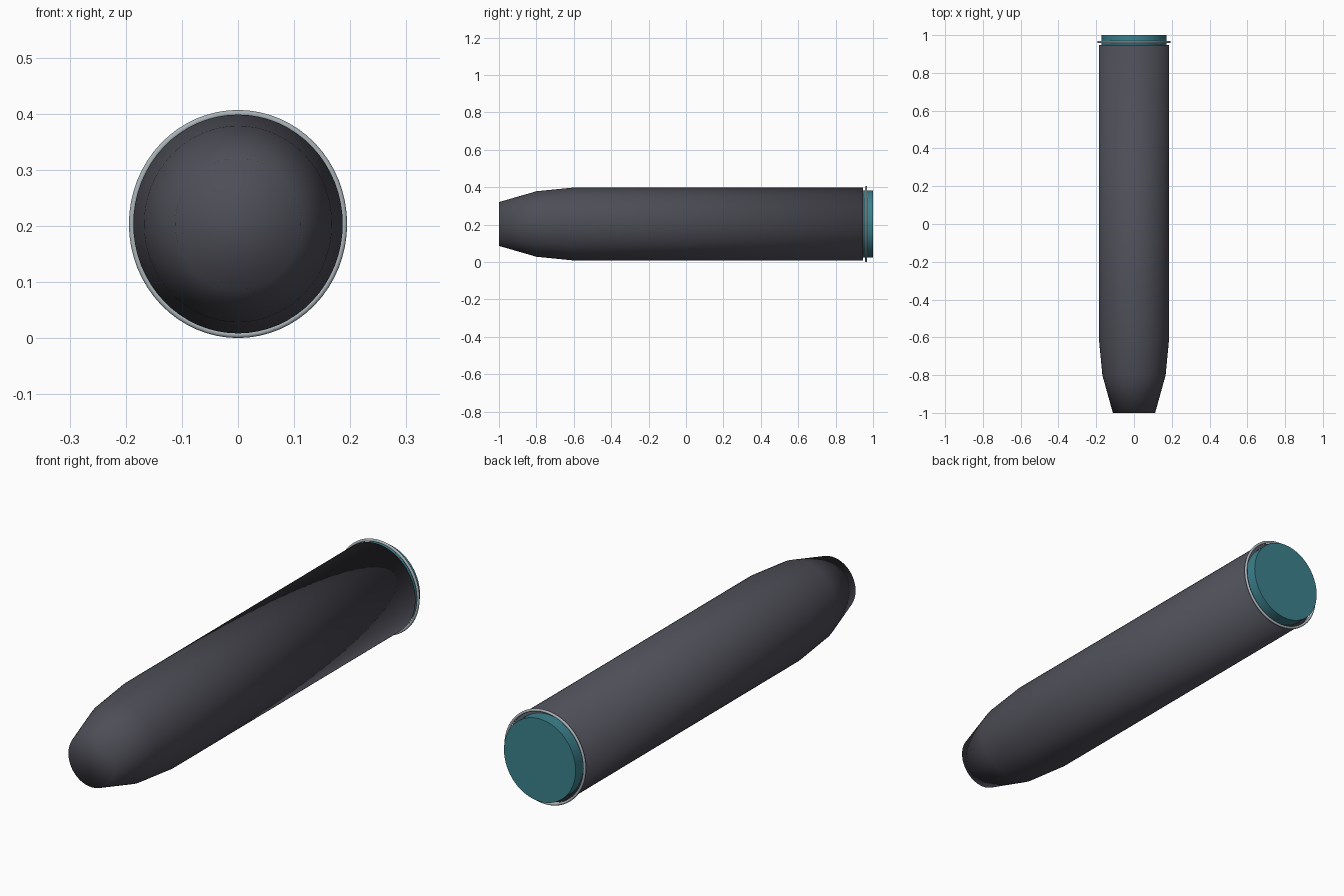
import bpy, bmesh, math

if "Cube" in bpy.data.objects:
    bpy.data.objects.remove(bpy.data.objects["Cube"])

CENTER_Z = 0.2035
ASPECT = 0.957   # width of the cross-section relative to its height
SIDES = 64


def material(name, color):
    m = bpy.data.materials.new(name)
    m.diffuse_color = (*color, 1.0)
    m.use_nodes = True
    m.node_tree.nodes["Principled BSDF"].inputs["Base Color"].default_value = m.diffuse_color
    return m


charcoal = material("charcoal", (0.075, 0.075, 0.095))
teal = material("teal", (0.045, 0.22, 0.27))
silver = material("silver", (0.40, 0.45, 0.48))


def lathe(name, profile, mat, closed=False):
    """Sweep (y, radius) points around the long axis; cap the ends or close the loop."""
    bm = bmesh.new()
    rings = []
    for y, r in profile:
        rings.append([bm.verts.new((r * ASPECT * math.cos(a), y, CENTER_Z + r * math.sin(a)))
                      for a in (2 * math.pi * i / SIDES for i in range(SIDES))])
    pairs = list(zip(rings, rings[1:]))
    if closed:
        pairs.append((rings[-1], rings[0]))
    else:
        bm.faces.new(rings[0])
        bm.faces.new(rings[-1])
    for a, b in pairs:
        for i in range(SIDES):
            j = (i + 1) % SIDES
            bm.faces.new((a[i], a[j], b[j], b[i]))
    bmesh.ops.recalc_face_normals(bm, faces=bm.faces)
    for f in bm.faces:
        f.smooth = True
    mesh = bpy.data.meshes.new(name)
    bm.to_mesh(mesh)
    bm.free()
    mesh.materials.append(mat)
    obj = bpy.data.objects.new(name, mesh)
    bpy.context.collection.objects.link(obj)
    return obj


# Long barrel with a tapered nose, smooth all over
lathe("barrel", [(-1.0, 0.117), (-0.8, 0.175), (-0.6, 0.195), (0.947, 0.195)], charcoal)

# End plug with a crisp rim
plug = lathe("end_plug", [(0.94, 0.179), (1.0, 0.179)], teal)
bpy.context.view_layer.objects.active = plug
plug.select_set(True)
bpy.ops.object.shade_smooth_by_angle(angle=math.radians(35))

# Thin round trim ring behind the barrel
section = [(0.963 + 0.006 * math.cos(t), 0.1975 + 0.006 * math.sin(t))
           for t in (2 * math.pi * k / 10 for k in range(10))]
lathe("trim_ring", section, silver, closed=True)
